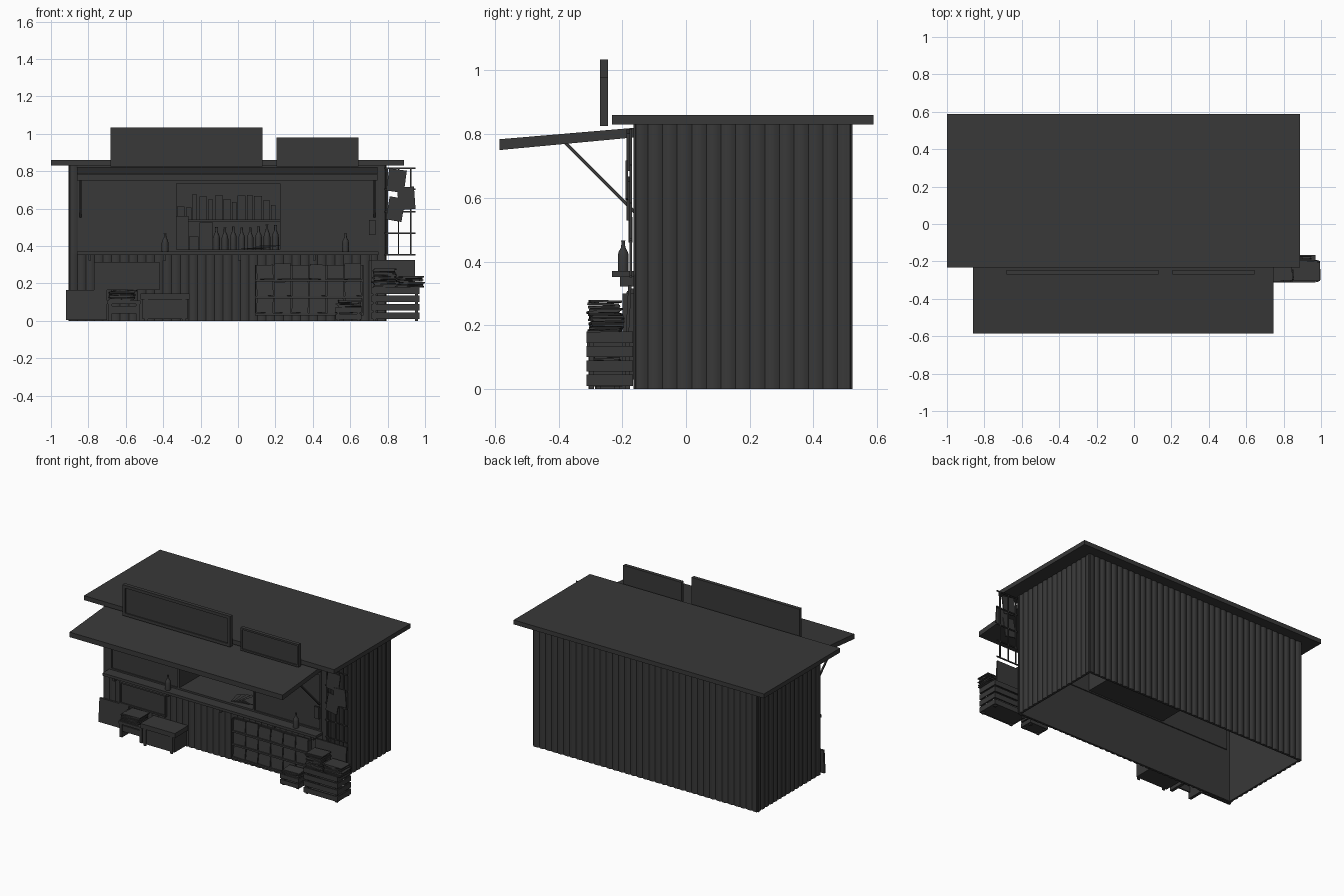
import bpy, bmesh, math, random
from mathutils import Matrix, Vector

if "Cube" in bpy.data.objects:
    bpy.data.objects.remove(bpy.data.objects["Cube"])

random.seed(4)
DARK = bpy.data.materials.new("dark_grey")
DARK.diffuse_color = (0.04, 0.04, 0.04, 1)
DARK.use_nodes = True
DARK.node_tree.nodes["Principled BSDF"].inputs["Base Color"].default_value = DARK.diffuse_color


def finish(name, bm):
    bmesh.ops.recalc_face_normals(bm, faces=bm.faces)
    me = bpy.data.meshes.new(name)
    bm.to_mesh(me)
    bm.free()
    me.materials.append(DARK)
    ob = bpy.data.objects.new(name, me)
    bpy.context.collection.objects.link(ob)
    return ob


def add_box(bm, x0, x1, y0, y1, z0, z1, rx=0, ry=0, rz=0):
    m = Matrix.Translation(((x0 + x1) / 2, (y0 + y1) / 2, (z0 + z1) / 2))
    for a, ax in ((rz, 'Z'), (ry, 'Y'), (rx, 'X')):
        m = m @ Matrix.Rotation(math.radians(a), 4, ax)
    m = m @ Matrix.Diagonal((x1 - x0, y1 - y0, z1 - z0, 1))
    bmesh.ops.create_cube(bm, size=1, matrix=m)


def boxes(name, *items):
    bm = bmesh.new()
    for it in items:
        add_box(bm, *it)
    return finish(name, bm)


def prism(name, pts, vec):
    bm = bmesh.new()
    f = bm.faces.new([bm.verts.new(p) for p in pts])
    r = bmesh.ops.extrude_face_region(bm, geom=[f], use_keep_orig=True)
    bmesh.ops.translate(bm, vec=vec, verts=[v for v in r['geom'] if isinstance(v, bmesh.types.BMVert)])
    return finish(name, bm)


def corrugated(name, p0, p1, z0, z1, pitch=0.046, amp=0.008, thick=0.018):
    # ribbed sheet from p0 to p1, outside on the right hand of travel
    a, b = Vector((*p0, z0)), Vector((*p1, z0))
    d = (b - a).normalized()
    out = Vector((d.y, -d.x, 0))
    n = max(1, round((b - a).length / pitch))
    step = (b - a).length / n
    pts = []
    for i in range(n):
        for t, o in ((0, -amp), (0.25, -amp * .25), (0.5, 0), (0.75, -amp * .25)):
            pts.append(a + d * step * (i + t) + out * o)
    pts += [b - out * amp, b - out * thick, a - out * thick]
    ob = prism(name, pts, (0, 0, z1 - z0))
    bpy.ops.object.select_all(action='DESELECT')
    bpy.context.view_layer.objects.active = ob
    ob.select_set(True)
    bpy.ops.object.shade_smooth_by_angle(angle=math.radians(32))
    return ob


def framed(name, x0, x1, y0, y1, z0, z1, w=0.02, d=0.008):
    # board with a raised rim on its front
    return boxes(name, (x0 + w, x1 - w, y0 + d, y1, z0 + w, z1 - w),
                 (x0, x0 + w, y0, y1, z0, z1), (x1 - w, x1, y0, y1, z0, z1),
                 (x0 + w, x1 - w, y0, y1, z0, z0 + w), (x0 + w, x1 - w, y0, y1, z1 - w, z1))


def bottle(name, x, y, z, h, r):
    bm = bmesh.new()
    rings = [[bm.verts.new((x + r * k * math.cos(i * math.tau / 10), y + r * k * math.sin(i * math.tau / 10), z + h * t))
              for i in range(10)] for k, t in ((1, 0), (1, .5), (.85, .62), (.38, .78), (.34, .95), (.42, 1))]
    for lo, hi in zip(rings, rings[1:]):
        for i in range(10):
            bm.faces.new((lo[i], lo[(i + 1) % 10], hi[(i + 1) % 10], hi[i]))
    bm.faces.new(rings[0][::-1])
    bm.faces.new(rings[-1])
    for f in bm.faces:
        f.smooth = len(f.verts) == 4
    return finish(name, bm)


def paper_stack(name, x0, x1, y0, y1, z0, z1, n):
    bm = bmesh.new()
    h = (z1 - z0) / n
    for i in range(n):
        dx, dy = random.uniform(-.008, .008), random.uniform(-.005, .005)
        add_box(bm, x0 + dx, x1 + dx, y0 + dy, y1 + dy, z0 + i * h, z0 + (i + .8) * h,
                random.uniform(-2, 2), random.uniform(-2, 2), random.uniform(-5, 5))
    return finish(name, bm)


def crate(name, x0, x1, y0, y1, z1, slats):
    p, t, bm = z1 / slats, 0.008, bmesh.new()
    for i in range(slats):
        a, b = i * p + p * .22, (i + 1) * p
        for q in ((x0, x1, y0, y0 + t), (x0, x1, y1 - t, y1), (x0, x0 + t, y0 + t, y1 - t), (x1 - t, x1, y0 + t, y1 - t)):
            add_box(bm, *q, a, b)
    for x in (x0 + t, x1 - 3 * t):
        for y in (y0 + t, y1 - 3 * t):
            add_box(bm, x, x + 2 * t, y, y + 2 * t, 0, z1 - .003)
    add_box(bm, x0 + t, x1 - t, y0 + t, y1 - t, p * .25, p * .35)
    add_box(bm, x0 + t, x1 - t, y0 + t, y1 - t, z1 - .02, z1 - .008)
    return finish(name, bm)


# Ribbed shell, open underneath
L, R, F, B, T = -0.905, 0.793, -0.165, 0.522, 0.83
corrugated("right_wall", (R, F), (R, B), 0, T)
corrugated("back_wall", (R, B), (L, B), 0, T)
corrugated("left_wall", (L, B), (L, F), 0, T)
corrugated("front_lower_wall", (L, F), (R, F), 0, 0.36)
corrugated("front_left_pillar", (L, F), (-0.855, F), 0.36, T)
corrugated("front_right_pillar", (0.74, F), (R, F), 0.36, T)
boxes("front_header", (-0.855, 0.74, F, F + .03, 0.76, T))
boxes("roof", (-1.0, 0.888, -0.232, 0.588, 0.83, 0.86))

# Awning with struts
prism("awning", [(-0.86, -0.16, 0.79), (-0.86, -0.16, 0.82), (-0.86, -0.586, 0.784), (-0.86, -0.586, 0.75)], (1.607, 0, 0))
for side, x in (("left", -0.848), ("right", 0.724)):
    prism(side + "_awning_strut", [(x, -0.385, 0.772), (x, -0.165, 0.552), (x, -0.165, 0.566), (x, -0.375, 0.776)], (0.01, 0, 0))

# Roof signs
framed("large_sign", -0.683, 0.13, -0.27, -0.245, 0.825, 1.035)
framed("small_sign", 0.207, 0.645, -0.27, -0.245, 0.825, 0.98, 0.012)

# Window front with serving niche in the middle
N = 0.25  # niche back
framed("left_window", -0.855, -0.33, -0.16, -0.14, 0.367, 0.765, 0.013)
framed("right_window", 0.225, 0.74, -0.16, -0.14, 0.367, 0.765, 0.013)
boxes("serving_niche", (-0.345, 0.24, N, N + .01, 0.36, 0.76), (-0.345, -0.33, -0.14, N, 0.36, 0.76),
      (0.225, 0.24, -0.14, N, 0.36, 0.76), (-0.33, 0.225, -0.16, N, 0.36, 0.382),
      (-0.33, 0.225, -0.16, N, 0.735, 0.76))
boxes("niche_shelf", (-0.33, 0.225, N - .09, N, 0.53, 0.542))

# Counter
boxes("counter", (-0.86, 0.75, -0.232, -0.14, 0.352, 0.37))
boxes("counter_brackets", *[(x, x + .015, -0.207, -0.16, 0.322, 0.352) for x in (-0.8, -0.4, 0.0, 0.4, 0.7)])

# Goods in the niche and on the counter
for i in range(8):
    bottle("shelf_bottle", -0.115 + i * .045, N - .05, 0.382, random.uniform(.115, .135), 0.018)
for x in (-0.39, 0.575):
    bottle("counter_bottle", x, -0.197, 0.37, 0.097, 0.018)
goods, x = [], -0.325
while x < 0.19:
    w = random.uniform(.022, .045)
    goods.append((x, x + w, N - .07, N - .02, 0.542, 0.542 + random.uniform(.05, .14)))
    x += w + random.uniform(.002, .014)
boxes("shelf_packets", *goods)
boxes("niche_cartons", (-0.33, -0.265, N - .15, N - .092, 0.382, 0.56), (-0.205, -0.135, N - .09, N - .02, 0.382, 0.525),
      (-0.262, -0.21, N - .09, N - .02, 0.382, 0.45))
boxes("fanned_magazines", *[(0.03 + i * .025, 0.12 + i * .025, -0.13, -0.02, 0.384 + i * .004, 0.387 + i * .004, 0, 0, 15 - i * 8) for i in range(5)])

# Left side clutter
boxes("leaning_board", (-0.92, -0.70, -0.185, -0.17, 0.005, 0.165, -4))
framed("wall_poster", -0.77, -0.42, -0.18, -0.163, 0.165, 0.315, 0.01)
boxes("low_bench", (-0.70, -0.52, -0.29, -0.17, 0.09, 0.11), (-0.695, -0.675, -0.285, -0.175, 0, 0.09),
      (-0.545, -0.525, -0.285, -0.175, 0, 0.09), (-0.675, -0.545, -0.28, -0.27, 0.04, 0.08))
paper_stack("bench_papers", -0.685, -0.55, -0.28, -0.18, 0.11, 0.163, 7)
boxes("drinks_chest", (-0.51, -0.27, -0.30, -0.17, 0.01, 0.115), (-0.52, -0.26, -0.31, -0.167, 0.115, 0.147),
      (-0.50, -0.48, -0.306, -0.30, 0, 0.115), (-0.30, -0.28, -0.306, -0.30, 0, 0.115))

# Magazine rack on the lower front
boxes("magazine_rack", (0.09, 0.67, -0.173, -0.165, 0.03, 0.30),
      *[(0.09, 0.67, -0.2, -0.17, z, z + .012) for z in (0.03, 0.12, 0.21)],
      *[(x, x + .006, -0.2, -0.17, 0.03, 0.30) for x in (0.09, 0.664)])
mags = []
for row in range(3):
    for col in range(6):
        mx, mz = 0.1 + col * .094, 0.043 + row * .09
        mags.append((mx, mx + .088, -0.19, -0.183, mz, mz + random.uniform(.075, .088), -6, random.uniform(-3, 3)))
boxes("rack_magazines", *mags)

# Crates with newspapers at the right corner
crate("small_crate", 0.52, 0.66, -0.29, -0.2, 0.075, 2)
paper_stack("small_crate_papers", 0.53, 0.65, -0.285, -0.205, 0.075, 0.11, 5)
crate("large_crate", 0.715, 0.97, -0.313, -0.167, 0.18, 4)
paper_stack("tall_newspapers", 0.72, 0.84, -0.305, -0.205, 0.18, 0.28, 12)
paper_stack("short_newspapers", 0.855, 0.99, -0.30, -0.2, 0.18, 0.24, 8)
boxes("crate_back_board", (0.71, 0.945, -0.185, -0.175, 0.18, 0.325, -3))

# Wire rack on the right corner
boxes("wire_rack", *[(x, x + .007, -0.177, -0.17, 0.35, 0.82) for x in (0.795, 0.855, 0.92)],
      *[(0.78, 0.95, -0.177, -0.17, z, z + .007) for z in (0.35, 0.465, 0.58, 0.7, 0.813)])
boxes("hanging_magazines", (0.80, 0.895, -0.186, -0.178, 0.69, 0.81, 0, 8), (0.855, 0.945, -0.19, -0.182, 0.595, 0.715, 0, -4),
      (0.80, 0.885, -0.186, -0.178, 0.535, 0.66, 0, 10), (0.70, 0.735, -0.18, -0.168, 0.46, 0.54))
